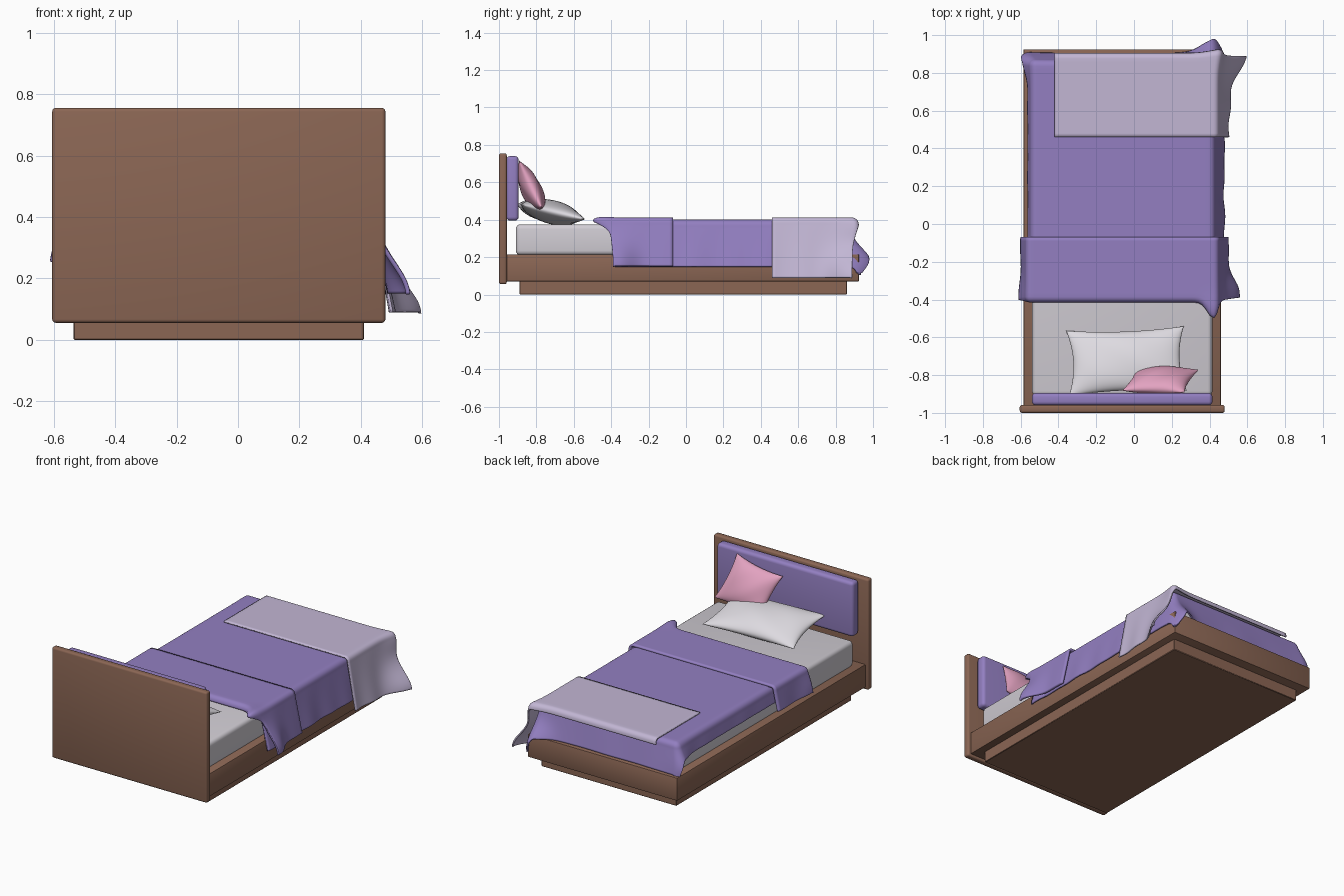
import bpy, bmesh, math
from mathutils import Vector

if "Cube" in bpy.data.objects:
    bpy.data.objects.remove(bpy.data.objects["Cube"])


def material(name, r, g, b):
    lin = [((c / 255 + 0.055) / 1.055) ** 2.4 for c in (r, g, b)]
    m = bpy.data.materials.new(name)
    m.diffuse_color = (*lin, 1)
    m.use_nodes = True
    m.node_tree.nodes["Principled BSDF"].inputs["Base Color"].default_value = m.diffuse_color
    return m


WOOD = material("brown wood", 139, 102, 84)
PURPLE = material("purple fabric", 147, 127, 193)
LAVENDER = material("lavender fabric", 194, 182, 212)
GREY = material("pale grey mattress", 209, 205, 212)
WHITE = material("white pillow", 222, 219, 225)
PINK = material("pink fabric", 226, 162, 192)


def finish(bm, name, mat, angle=40):
    me = bpy.data.meshes.new(name)
    bm.to_mesh(me)
    bm.free()
    me.materials.append(mat)
    ob = bpy.data.objects.new(name, me)
    bpy.context.collection.objects.link(ob)
    bpy.ops.object.select_all(action='DESELECT')
    bpy.context.view_layer.objects.active = ob
    ob.select_set(True)
    bpy.ops.object.shade_smooth_by_angle(angle=math.radians(angle))
    return ob


def box(name, lo, hi, mat, bevel, segments=3):
    bm = bmesh.new()
    bmesh.ops.create_cube(bm, size=1)
    for v in bm.verts:
        v.co = Vector([(l + h) / 2 + c * (h - l) for l, h, c in zip(lo, hi, v.co)])
    bmesh.ops.bevel(bm, geom=bm.edges[:], offset=bevel, segments=segments,
                    profile=0.5, affect='EDGES')
    return finish(bm, name, mat)


def pillow(name, centre, u_axis, v_axis, thick, mat, n=28):
    """Pinched cushion; the axes are half-size vectors."""
    c, U, V = Vector(centre), Vector(u_axis), Vector(v_axis)
    N = U.cross(V).normalized()
    bm = bmesh.new()
    for side in (1, -1):
        rows = []
        for j in range(n + 1):
            row = []
            for i in range(n + 1):
                u = math.sin((2 * i / n - 1) * math.pi / 2)
                v = math.sin((2 * j / n - 1) * math.pi / 2)
                h = max(0, (1 - u * u) * (1 - v * v)) ** 0.5
                p = c + U * u * (1 - 0.1 * (1 - v * v)) + V * v * (1 - 0.1 * (1 - u * u))
                wrinkle = 0.003 * math.sin(5 * u + 3 * v) * h
                row.append(bm.verts.new(p + N * side * (thick / 2 * h + wrinkle)))
            rows.append(row)
        for j in range(n):
            for i in range(n):
                q = [rows[j][i], rows[j][i + 1], rows[j + 1][i + 1], rows[j + 1][i]]
                bm.faces.new(q if side > 0 else q[::-1])
    bmesh.ops.remove_doubles(bm, verts=bm.verts[:], dist=0.0003)
    bmesh.ops.recalc_face_normals(bm, faces=bm.faces[:])
    return finish(bm, name, mat, 70)


def sheet(name, x, y, drops, top, rad, slope, thick, mat, pulls=(), cap=0.36):
    """Cloth over a box: x, y are edge ranges, drops = left, right, front, back."""
    dl, dr, df, db = drops
    inset = [rad if d else 0 for d in drops]
    x0, x1 = x[0] + inset[0], x[1] - inset[1]
    y0, y1 = y[0] + inset[2], y[1] - inset[3]

    def steps(a, b, d0, d1, step=0.02):
        def span(s, e, st):
            k = max(1, math.ceil((e - s) / st))
            return [s + (e - s) * i / k for i in range(k)] if e > s else []
        return span(a - d0, a, 0.009) + span(a, b, step) + span(b, b + d1, 0.009) + [b + d1]

    def place(u, v):
        ex = u - x1 if u > x1 else min(0, u - x0)
        ey = v - y1 if v > y1 else min(0, v - y0)
        px, py = min(max(u, x0), x1), min(max(v, y0), y1)
        full = math.hypot(ex, ey)
        p = Vector((px, py, top))
        if full > 1e-6:
            e, bend = min(full, cap), rad * math.pi / 2
            if e < bend:
                h, d = rad * math.sin(e / rad), rad * (1 - math.cos(e / rad))
            else:
                h, d = rad + slope * (e - bend), rad + (e - bend) * 0.98
                h += 0.012 * (e - bend) * (math.sin(19 * (px + py)) + math.sin(33 * py))
            p += Vector((ex / full * h, ey / full * h, -d))
        for at, r, move in pulls:
            k = math.exp(-((p - Vector(at)).length / r) ** 2)
            p = p + Vector(move) * k
        return p

    bm = bmesh.new()
    us, vs = steps(x0, x1, dl, dr), steps(y0, y1, df, db)
    rows = [[bm.verts.new(place(u, v)) for u in us] for v in vs]
    for a, b in zip(rows, rows[1:]):
        for i in range(len(us) - 1):
            bm.faces.new((a[i], a[i + 1], b[i + 1], b[i]))
    ob = finish(bm, name, mat, 60)
    mod = ob.modifiers.new("thickness", 'SOLIDIFY')
    mod.thickness, mod.offset = thick, -1
    return ob


# Bed frame
box("plinth", (-0.535, -0.89, 0), (0.41, 0.86, 0.08), WOOD, 0.003, 1)
box("bed_base", (-0.585, -0.965, 0.07), (0.46, 0.925, 0.215), WOOD, 0.005, 2)
box("headboard", (-0.605, -1.0, 0.055), (0.48, -0.958, 0.755), WOOD, 0.012)
box("headboard_cushion", (-0.54, -0.96, 0.395), (0.415, -0.895, 0.74), PURPLE, 0.02, 4)
box("mattress", (-0.54, -0.91, 0.21), (0.415, 0.84, 0.375), GREY, 0.025, 4)

# Pillows
pillow("white_pillow", (-0.04, -0.725, 0.442), (0.312, 0.012, 0),
       (-0.008, 0.172, -0.04), 0.125, WHITE)
pillow("pink_cushion", (0.14, -0.827, 0.562), (-0.165, 0.005, -0.027),
       (0.037, 0.06, -0.127), 0.11, PINK)

# Bedding
sheet("blanket", (-0.55, 0.43), (-0.38, 0.87), (0.12, 0.275, 0, 0.205),
      0.40, 0.035, 0.22, 0.01, PURPLE, cap=0.31, pulls=[
          ((0.43, 0.92, 0.18), 0.10, (-0.01, 0.085, 0)),
          ((-0.57, 0.87, 0.25), 0.09, (-0.04, 0.01, 0))])
sheet("blanket_fold", (-0.575, 0.45), (-0.415, -0.07), (0.17, 0.28, 0.05, 0),
      0.411, 0.03, 0.22, 0.014, PURPLE, pulls=[
          ((0.51, -0.40, 0.17), 0.12, (0.06, 0.01, 0)),
          ((-0.60, -0.40, 0.29), 0.08, (-0.01, 0, 0)),
          ((0.42, -0.42, 0.39), 0.045, (0, -0.085, 0.01))])
sheet("throw", (-0.42, 0.45), (0.46, 0.905), (0, 0.345, 0, 0.055),
      0.412, 0.03, 0.19, 0.009, LAVENDER, pulls=[
          ((0.52, 0.91, 0.10), 0.13, (0.10, 0.0, 0)),
          ((0.45, 0.91, 0.37), 0.08, (0.02, 0.02, 0))])
